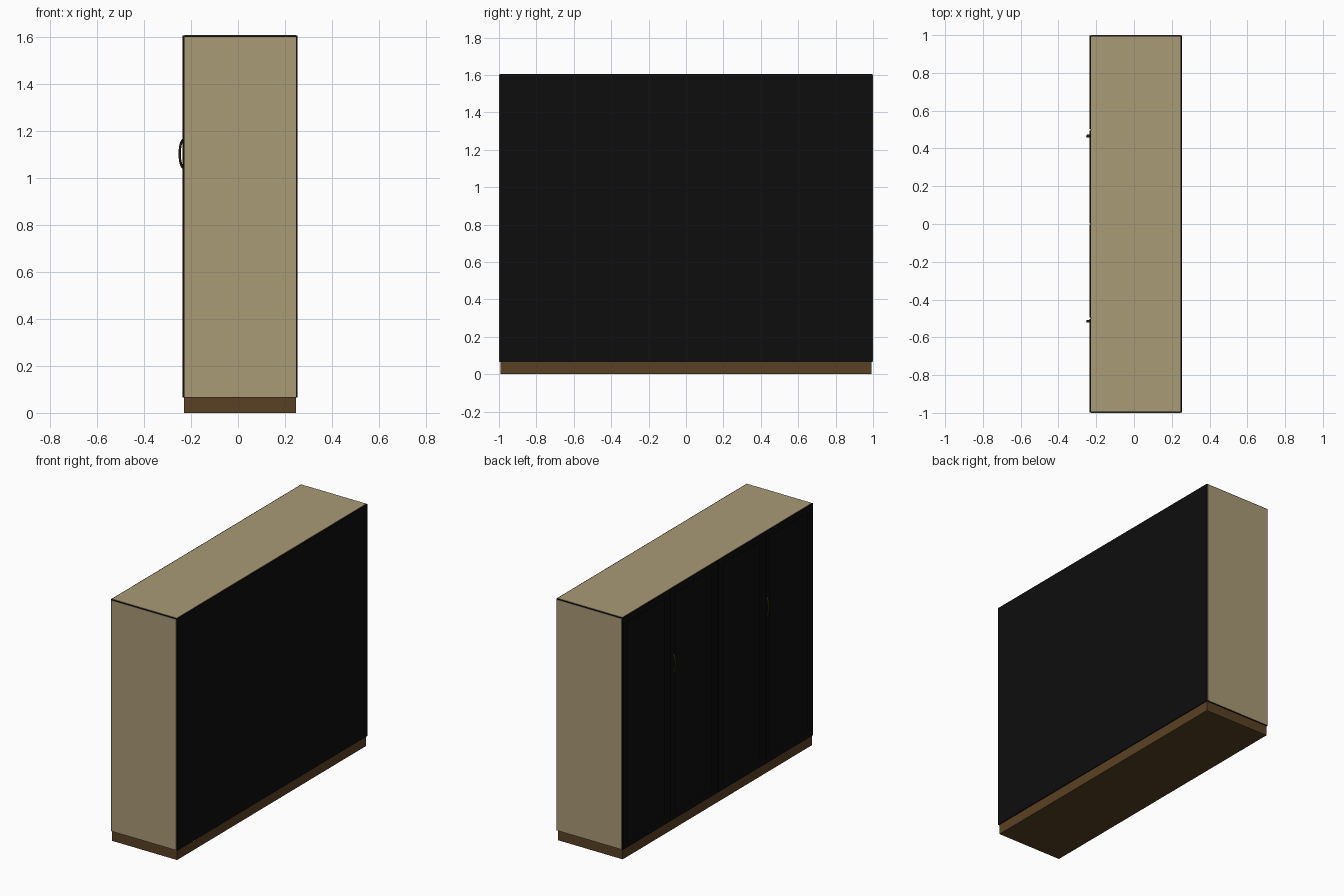
import bpy, bmesh, math

cube = bpy.data.objects.get("Cube")
if cube:
    bpy.data.objects.remove(cube, do_unlink=True)


def material(name, rgb):
    m = bpy.data.materials.new(name)
    m.use_nodes = True
    m.diffuse_color = (*rgb, 1)
    m.node_tree.nodes["Principled BSDF"].inputs["Base Color"].default_value = (*rgb, 1)
    return m


BLACK = material("black lacquer", (0.004, 0.004, 0.004))
BEIGE = material("beige veneer", (0.40, 0.325, 0.18))
BROWN = material("brown wood", (0.10, 0.053, 0.017))
BRONZE = material("dark bronze", (0.055, 0.036, 0.010))


def finish(bm, name, mat):
    mesh = bpy.data.meshes.new(name)
    bm.to_mesh(mesh)
    bm.free()
    mesh.materials.append(mat)
    ob = bpy.data.objects.new(name, mesh)
    bpy.context.collection.objects.link(ob)
    return ob


def box_mesh(lo, hi):
    bm = bmesh.new()
    bmesh.ops.create_cube(bm, size=1)
    for v in bm.verts:
        for i in range(3):
            v.co[i] = lo[i] if v.co[i] < 0 else hi[i]
    return bm


def box(name, lo, hi, mat):
    return finish(box_mesh(lo, hi), name, mat)


# Overall extents
X0, X1, Y, Z0, Z1 = -0.235, 0.253, 1.0, 0.066, 1.606
SKIN, RIM, DOOR = 0.002, 0.007, 0.012

# Plinth and carcass
box("plinth", (-0.23, -0.992, 0), (0.247, 0.992, Z0), BROWN)
box("carcass", (X0 + DOOR, -Y + SKIN, Z0), (X1, Y - SKIN, Z1 - SKIN), BLACK)

# Veneer sheets on the ends and top
for name, y in (("end_veneer_front", -Y), ("end_veneer_back", Y - SKIN)):
    box(name, (X0 + RIM, y, Z0 + 0.002), (X1 - RIM, y + SKIN, Z1 - RIM), BEIGE)
box("top_veneer", (X0 + RIM, -Y + RIM, Z1 - SKIN), (X1 - RIM, Y - RIM, Z1), BEIGE)

# Four doors with a sunken panel each
GAP = 0.003
for i in range(4):
    y0 = -Y + SKIN + i * 0.499
    bm = box_mesh((X0, y0 + (GAP if i else 0), Z0),
                  (X0 + DOOR, y0 + 0.499 - (GAP if i < 3 else 0), Z1 - SKIN))
    bm.normal_update()
    face = [f for f in bm.faces if f.normal.x < -0.9]
    bmesh.ops.inset_region(bm, faces=face, thickness=0.06)
    bmesh.ops.inset_region(bm, faces=face, thickness=0.008, depth=-0.007)
    finish(bm, f"door_{i + 1}", BLACK)

# Bowed handles on alternate doors
for name, y in (("handle_front", -0.515), ("handle_back", 0.465)):
    curve = bpy.data.curves.new(name, "CURVE")
    curve.dimensions = "3D"
    curve.bevel_depth = 0.005
    curve.bevel_resolution = 2
    curve.use_fill_caps = True
    n = 16
    spline = curve.splines.new("POLY")
    spline.points.add(n)
    for k, p in enumerate(spline.points):
        a = math.pi * k / n
        p.co = (X0 + 0.005 - 0.018 * math.sin(a), 0, 1.102 - 0.06 * math.cos(a), 1)
    ob = bpy.data.objects.new(name, curve)
    bpy.context.collection.objects.link(ob)
    curve.materials.append(BRONZE)
    ob.location.y = y
    ob.scale.y = 1.5
    bpy.ops.object.select_all(action="DESELECT")
    ob.select_set(True)
    bpy.context.view_layer.objects.active = ob
    bpy.ops.object.convert(target="MESH")
    bpy.ops.object.shade_smooth_by_angle()
